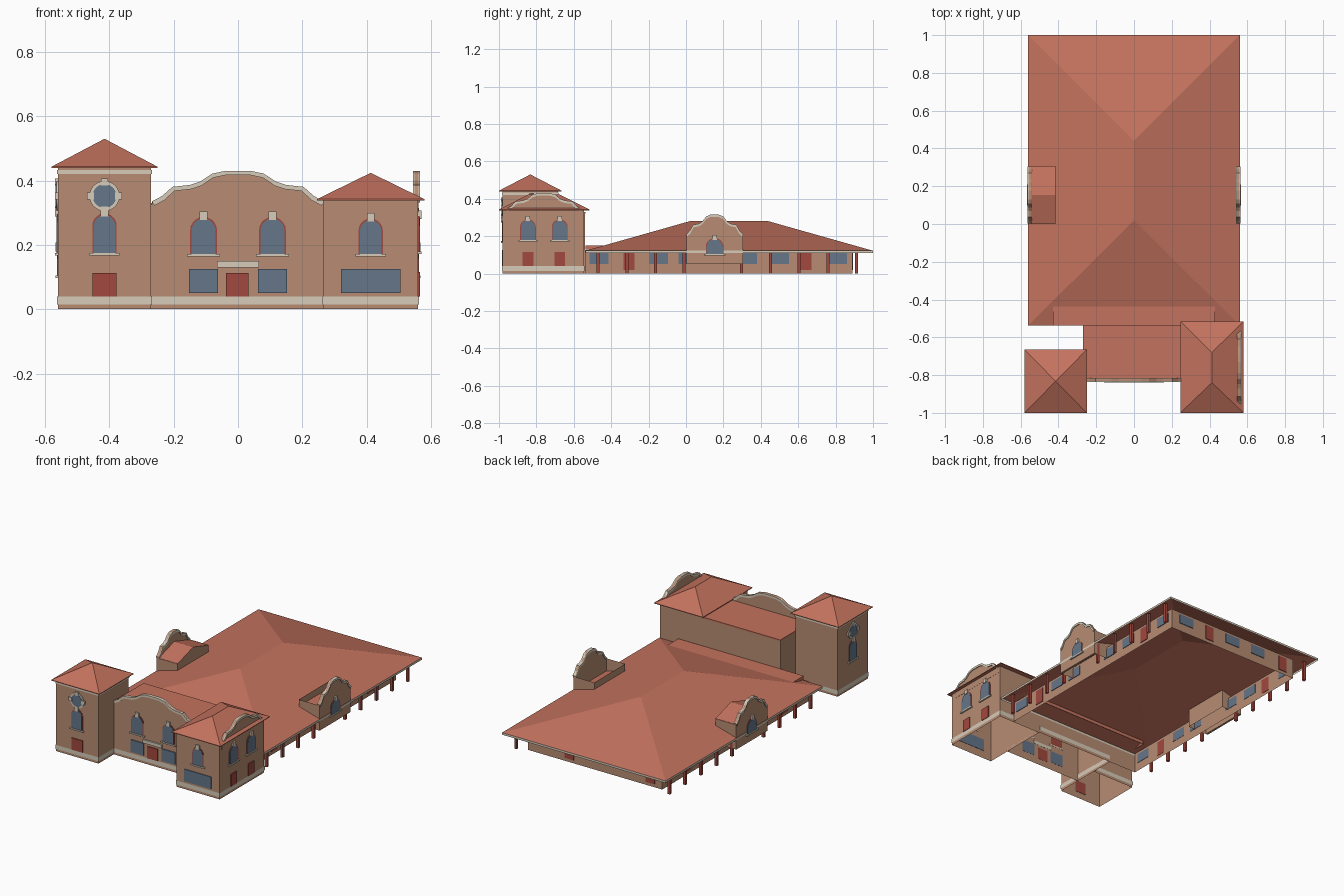
import bpy, bmesh, math
from mathutils import Vector

if "Cube" in bpy.data.objects:
    bpy.data.objects.remove(bpy.data.objects["Cube"])


def material(name, rgb):
    lin = [((c / 255 + 0.055) / 1.055) ** 2.4 for c in rgb] + [1]
    m = bpy.data.materials.new(name)
    m.use_nodes = True
    m.diffuse_color = lin
    m.node_tree.nodes["Principled BSDF"].inputs["Base Color"].default_value = lin
    return m


WALL = material("tan stucco", (184, 140, 115))
ROOF = material("clay tile", (196, 114, 94))
TRIM = material("cream stone", (215, 204, 186))
GLASS = material("blue glass", (101, 118, 138))
RED = material("brick red paint", (162, 72, 62))


def make(name, verts, faces, mats):
    bm = bmesh.new()
    vs = [bm.verts.new(v) for v in verts]
    for f in faces:
        bm.faces.new([vs[i] for i in f])
    bmesh.ops.recalc_face_normals(bm, faces=bm.faces)
    me = bpy.data.meshes.new(name)
    bm.to_mesh(me)
    bm.free()
    for m in mats:
        me.materials.append(m)
    ob = bpy.data.objects.new(name, me)
    bpy.context.collection.objects.link(ob)
    return ob


def walls(name, x0, x1, y0, y1, z0, z1, mat=WALL, lid=False):
    """Four walls, open below, with an optional lid."""
    ring = [(x0, y0), (x1, y0), (x1, y1), (x0, y1)]
    verts = [(x, y, z) for z in (z0, z1) for x, y in ring]
    faces = [(i, (i + 1) % 4, (i + 1) % 4 + 4, i + 4) for i in range(4)]
    return make(name, verts, faces + ([(4, 5, 6, 7)] if lid else []), [mat])


def hip_roof(name, x0, x1, y0, y1, z, drop, top, r0, r1, edge, soffit):
    """Hip roof with its ridge along y from r0 to r1."""
    ring = [(x0, y0), (x1, y0), (x1, y1), (x0, y1)]
    verts = [(x, y, h) for h in (z - drop, z) for x, y in ring]
    faces = [(i, (i + 1) % 4, (i + 1) % 4 + 4, i + 4) for i in range(4)]
    xm = (x0 + x1) / 2
    verts.append((xm, r0, top))
    if r1 > r0:
        verts.append((xm, r1, top))
        faces += [(4, 5, 8), (5, 6, 9, 8), (6, 7, 9), (7, 4, 8, 9)]
    else:
        faces += [(4 + i, 4 + (i + 1) % 4, 8) for i in range(4)]
    if soffit:
        faces.append((3, 2, 1, 0))
    ob = make(name, verts, faces, [ROOF, edge])
    for p in ob.data.polygons:
        p.material_index = int(abs(p.normal.z) < 0.1)
    return ob


class Facade:
    """A vertical plane with origin (x, y), facing 'front', 'left' (+x), 'right' or 'back'."""

    def __init__(self, name, x, y, facing):
        n = {"front": (0, -1), "back": (0, 1), "left": (1, 0), "right": (-1, 0)}[facing]
        self.name, self.o = name, Vector((x, y, 0))
        self.n = Vector((*n, 0))
        self.u = Vector((abs(n[1]), abs(n[0]), 0))

    def plate(self, part, pts, d0, d1, mat):
        k = len(pts)
        verts = [self.o + self.u * u + self.n * d + Vector((0, 0, z)) for d in (d0, d1) for u, z in pts]
        faces = [(i, (i + 1) % k, (i + 1) % k + k, i + k) for i in range(k)]
        return make(self.name + "_" + part, verts, faces + [range(k), range(k, 2 * k)], [mat])

    def rect(self, part, u, w, z0, z1, d, mat):
        h = w / 2
        self.plate(part, [(u - h, z0), (u + h, z0), (u + h, z1), (u - h, z1)], -0.002, d, mat)

    def arch(self, part, u, w, z0, z1, d, mat):
        r = w / 2
        arc = [(u + r * math.cos(a * math.pi / 10), z1 - r + r * math.sin(a * math.pi / 10)) for a in range(11)]
        self.plate(part, [(u + r, z0)] + arc + [(u - r, z0)], -0.002, d, mat)

    def arched_window(self, u, w, z0, z1):
        self.arch("window_frame", u, w, z0, z1, 0.003, RED)
        self.arch("window_glass", u, w - 0.009, z0, z1 - 0.005, 0.005, GLASS)
        self.rect("window_sill", u, w + 0.018, z0 - 0.008, z0, 0.009, TRIM)
        self.rect("keystone", u, 0.024, z1 - 0.01, z1 + 0.017, 0.009, TRIM)

    def round_window(self, u, z):
        for part, r, d, mat in (("round_surround", 0.047, 0.005, TRIM), ("round_glass", 0.037, 0.007, GLASS)):
            pts = [(u + r * math.cos(a * math.pi / 12), z + r * math.sin(a * math.pi / 12)) for a in range(24)]
            self.plate(part, pts, -0.002, d, mat)
        for du, dz in ((1, 0), (-1, 0), (0, 1), (0, -1)):
            zc = z + dz * 0.044
            self.rect("round_block", u + du * 0.044, 0.022, zc - 0.011, zc + 0.011, 0.009, TRIM)

    def parapet(self, half, bottom, base, top):
        """Stepped, curved parapet wall with a stone coping."""
        shape = [(1, 0), (0.88, 0.18), (0.76, 0.48), (0.56, 0.54), (0.44, 0.65), (0.3, 0.91), (0.15, 1)]
        right = [(t * half, base + h * (top - base)) for t, h in shape]
        curve = right + [(-u, z) for u, z in reversed(right)]
        self.plate("parapet", [(half, bottom)] + curve + [(-half, bottom)], -0.013, 0, WALL)
        under = [(u * 0.97, z - 0.013) for u, z in reversed(curve)]
        self.plate("parapet_coping", curve + under, -0.017, 0.005, TRIM)


# Tower
walls("tower_walls", -0.56, -0.27, -0.98, -0.685, 0, 0.44)
walls("tower_base_band", -0.563, -0.267, -0.983, -0.682, 0.015, 0.04, TRIM)
walls("tower_cornice", -0.563, -0.267, -0.983, -0.682, 0.42, 0.433, TRIM)
hip_roof("tower_roof", -0.58, -0.25, -1, -0.665, 0.443, 0.004, 0.53, -0.8325, -0.8325, ROOF, True)
tower_front = Facade("tower_front", -0.415, -0.98, "front")
tower_side = Facade("tower_side", -0.56, -0.8325, "right")
for f in (tower_front, tower_side):
    f.arched_window(0, 0.076, 0.175, 0.298)
    f.round_window(0, 0.352)
tower_front.rect("door", 0, 0.075, 0.04, 0.113, 0.005, RED)

# Wing
walls("wing_walls", 0.265, 0.56, -0.98, -0.545, 0, 0.34)
walls("wing_base_band", 0.262, 0.563, -0.983, -0.542, 0.015, 0.04, TRIM)
hip_roof("wing_roof", 0.245, 0.58, -1, -0.515, 0.342, 0.004, 0.424, -0.84, -0.68, ROOF, True)
wing_front = Facade("wing_front", 0.4125, -0.98, "front")
wing_front.arched_window(0, 0.076, 0.172, 0.282)
wing_front.rect("shop_window", 0, 0.185, 0.05, 0.125, 0.005, GLASS)
wing_side = Facade("wing_side", 0.561, -0.76, "left")
wing_side.parapet(0.2, 0.3, 0.345, 0.43)
for u in (-0.085, 0.085):
    wing_side.arched_window(u, 0.085, 0.18, 0.29)
    wing_side.rect("door", u, 0.058, 0.04, 0.115, 0.005, RED)

# Entrance block between tower and wing
walls("entrance_walls", -0.27, 0.265, -0.83, -0.54, 0, 0.325)
walls("entrance_flat_roof", -0.27, 0.265, -0.825, -0.538, 0.322, 0.33, ROOF, True)
walls("entrance_base_band", -0.27, 0.265, -0.833, -0.537, 0.015, 0.04, TRIM)
entrance = Facade("entrance", 0, -0.831, "front")
entrance.parapet(0.268, 0.3, 0.335, 0.43)
for s in (-1, 1):
    entrance.arched_window(s * 0.107, 0.084, 0.172, 0.287)
    entrance.rect("shop_window", s * 0.107, 0.09, 0.05, 0.125, 0.005, GLASS)
entrance.rect("door", -0.002, 0.07, 0.04, 0.113, 0.005, RED)
entrance.rect("door_lintel", 0, 0.13, 0.13, 0.15, 0.009, TRIM)

# Long hall with a wide hip roof
walls("hall_walls", -0.46, 0.46, -0.54, 0.89, 0, 0.125)
hip_roof("hall_roof", -0.56, 0.56, -0.538, 1, 0.122, 0.013, 0.28, 0.02, 0.44, TRIM, False)
walls("roof_infill", -0.43, 0.43, -0.538, -0.43, 0.13, 0.151, ROOF, True)
back = Facade("hall_back", 0, 0.89, "back")
for u in (0.35, 0, -0.19):
    back.rect("window", u, 0.1, 0.052, 0.11, 0.004, GLASS)
for u in (0.175, -0.38):
    back.rect("door", u, 0.06, 0.02, 0.11, 0.004, RED)

# Hall sides: openings, posts and projecting gables
for s, facing in ((1, "left"), (-1, "right")):
    side = Facade("hall_" + facing, s * 0.46, 0, facing)
    for y in (-0.465, -0.145, 0.01, 0.33, 0.5, 0.81):
        side.rect("window", y, 0.1, 0.052, 0.11, 0.004, GLASS)
    for y in (-0.305, 0.64):
        side.rect("door", y, 0.06, 0.02, 0.11, 0.004, RED)
    for i in range(10):
        if i != 4:
            y, x = -0.47 + i * 0.1535, s * 0.525
            walls(facing + "_porch_post", x - 0.008, x + 0.008, y - 0.008, y + 0.008, 0, 0.125, RED)
    x0, x1 = sorted((s * 0.415, s * 0.555))
    walls(facing + "_gable_walls", x0, x1, 0.002, 0.305, 0.05, 0.205)
    gable = Facade(facing + "_gable", s * 0.558, 0.1535, facing)
    gable.parapet(0.152, 0.05, 0.21, 0.315)
    gable.arched_window(0, 0.095, 0.105, 0.19)

# Small pitched roof over the right gable
roof = gable.plate("roof", [(-0.153, 0.203), (0.153, 0.203), (0, 0.25)], -0.143, -0.012, ROOF)
roof.data.materials.append(WALL)
for p in roof.data.polygons:
    p.material_index = int(abs(p.normal.x) > 0.9)
